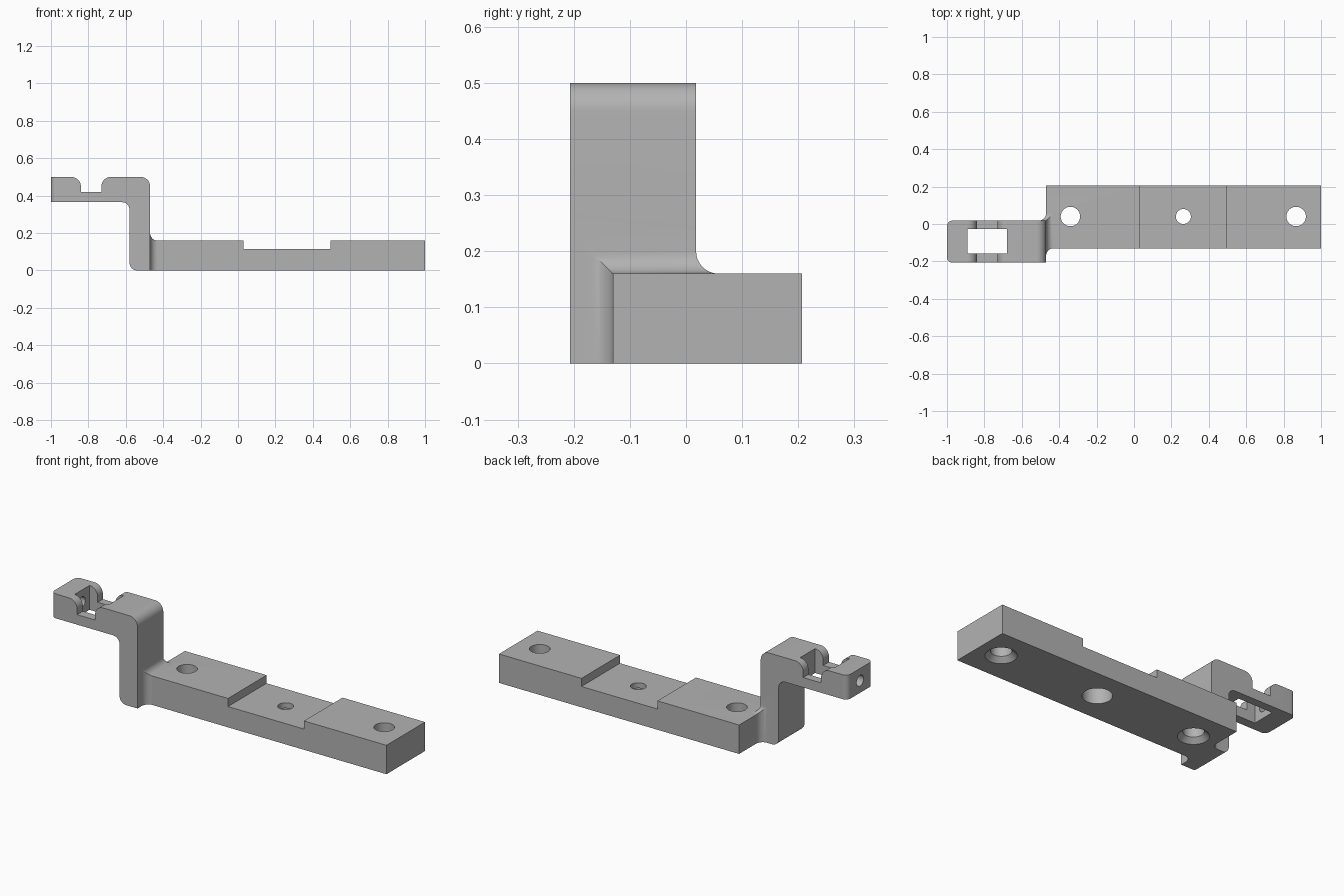
import bpy, bmesh, math

if "Cube" in bpy.data.objects:
    bpy.data.objects.remove(bpy.data.objects["Cube"])

grey = bpy.data.materials.new("plain grey")
grey.diffuse_color = (0.45, 0.45, 0.45, 1)
grey.use_nodes = True
grey.node_tree.nodes["Principled BSDF"].inputs["Base Color"].default_value = grey.diffuse_color


def arc(cx, cy, r, a0, a1, n=10):
    return [(cx + r * math.cos(math.radians(a0 + (a1 - a0) * i / n)),
             cy + r * math.sin(math.radians(a0 + (a1 - a0) * i / n))) for i in range(n + 1)]


def loft(name, rings):
    """Closed solid through matching rings of 3D points."""
    bm = bmesh.new()
    vs = [[bm.verts.new(p) for p in ring] for ring in rings]
    n = len(vs[0])
    for a, b in zip(vs, vs[1:]):
        for i in range(n):
            bm.faces.new((a[i], a[(i + 1) % n], b[(i + 1) % n], b[i]))
    bm.faces.new(vs[0])
    bm.faces.new(vs[-1])
    bmesh.ops.recalc_face_normals(bm, faces=bm.faces)
    me = bpy.data.meshes.new(name)
    bm.to_mesh(me)
    bm.free()
    me.materials.append(grey)
    ob = bpy.data.objects.new(name, me)
    bpy.context.collection.objects.link(ob)
    return ob


def prism(name, pts, axis, lo, hi):
    """Extrude a 2D profile along an axis."""
    place = {'x': lambda p, d: (d, p[0], p[1]),
             'y': lambda p, d: (p[0], d, p[1]),
             'z': lambda p, d: (p[0], p[1], d)}[axis]
    return loft(name, [[place(p, d) for p in pts] for d in (lo, hi)])


def turned(name, x, y, steps, n=40):
    """Round cutter from (z, radius) steps."""
    return loft(name, [[(px, py, z) for px, py in arc(x, y, r, 0, 360 * (n - 1) / n, n - 1)]
                       for z, r in steps])


def combine(ob, other, op):
    mod = ob.modifiers.new("combine", 'BOOLEAN')
    mod.operation, mod.object, mod.solver = op, other, 'EXACT'
    bpy.context.view_layer.objects.active = ob
    bpy.ops.object.modifier_apply(modifier=mod.name)
    bpy.data.objects.remove(other)


Y0, Y1 = -0.207, 0.018      # arm width
B0, B1 = -0.13, 0.207       # bar width
XW, TOP, R = -0.47, 0.16, 0.04

# Cranked arm: slotted head, upright and rounded corners
arm = prism("mount_bracket", [(-1, 0.365)]
            + arc(-0.62, 0.325, R, 90, 0) + arc(-0.54, 0.04, R, 180, 270) + [(XW, 0)]
            + arc(-0.52, 0.45, 0.05, 0, 90) + arc(-0.68, 0.45, 0.05, 90, 180)
            + [(-0.73, 0.42), (-0.84, 0.42)] + arc(-0.89, 0.45, 0.05, 0, 90)
            + [(-1, 0.5)], 'y', Y0, Y1)
c = 0.03
combine(arm, prism("end_rounding", [(0, Y0), (0, Y1)] + arc(-1 + c, Y1 - c, c, 90, 180)
                   + arc(-1 + c, Y0 + c, c, 180, 270), 'z', -0.1, 0.6), 'INTERSECT')

# Window through the head and the small hole in its end
combine(arm, prism("window", [(-0.89, -0.157), (-0.68, -0.157), (-0.68, -0.027), (-0.89, -0.027)],
                   'z', 0.3, 0.6), 'DIFFERENCE')
combine(arm, prism("end_hole", arc(-0.094, 0.432, 0.03, 0, 350, 35), 'x', -1.1, -0.8), 'DIFFERENCE')

# Bar with a shallow recess on top
bar = prism("bar", [(XW, 0), (1, 0), (1, TOP), (0.495, TOP), (0.495, 0.115),
                    (0.03, 0.115), (0.03, TOP), (XW, TOP)], 'y', B0, B1)

# Flared root where the bar meets the upright
rings = []
for x, d in arc(XW + R, R, R, 180, 270):
    d = max(d, 0.0)
    rings.append([(x, B0 - d, 0), (x, 0.1, 0), (x, 0.1, TOP + d), (x, B0 - d, TOP + d)])
flare = loft("flare", rings)
back = prism("back_fillet", [(XW - R, 0), (XW, 0), (XW, Y1 + R)]
             + arc(XW - R, Y1 + R, R, 0, -90)[1:], 'z', 0, TOP + R)
for part in (flare, back):
    limit = prism("limit", [(-0.3, -0.1), (Y1 + R, -0.1)]
                  + arc(Y1 + R, TOP + R, R, 270, 180) + [(Y1, 0.3), (-0.3, 0.3)], 'x', -0.7, 0)
    combine(part, limit, 'INTERSECT')
combine(bar, flare, 'UNION')
combine(arm, bar, 'UNION')
combine(arm, back, 'UNION')

# Outer screw holes countersunk below, middle hole counterbored below
for x in (-0.34, 0.867):
    combine(arm, turned("screw_hole", x, 0.04, [(-0.02, 0.098), (0.026, 0.052), (0.3, 0.052)]),
            'DIFFERENCE')
combine(arm, turned("middle_hole", 0.264, 0.04, [(-0.02, 0.074), (0.085, 0.074),
                                                 (0.085, 0.04), (0.3, 0.04)]), 'DIFFERENCE')

# Smooth curves, crisp edges
bpy.ops.object.select_all(action='DESELECT')
arm.select_set(True)
bpy.context.view_layer.objects.active = arm
bpy.ops.object.shade_smooth_by_angle(angle=math.radians(30))
